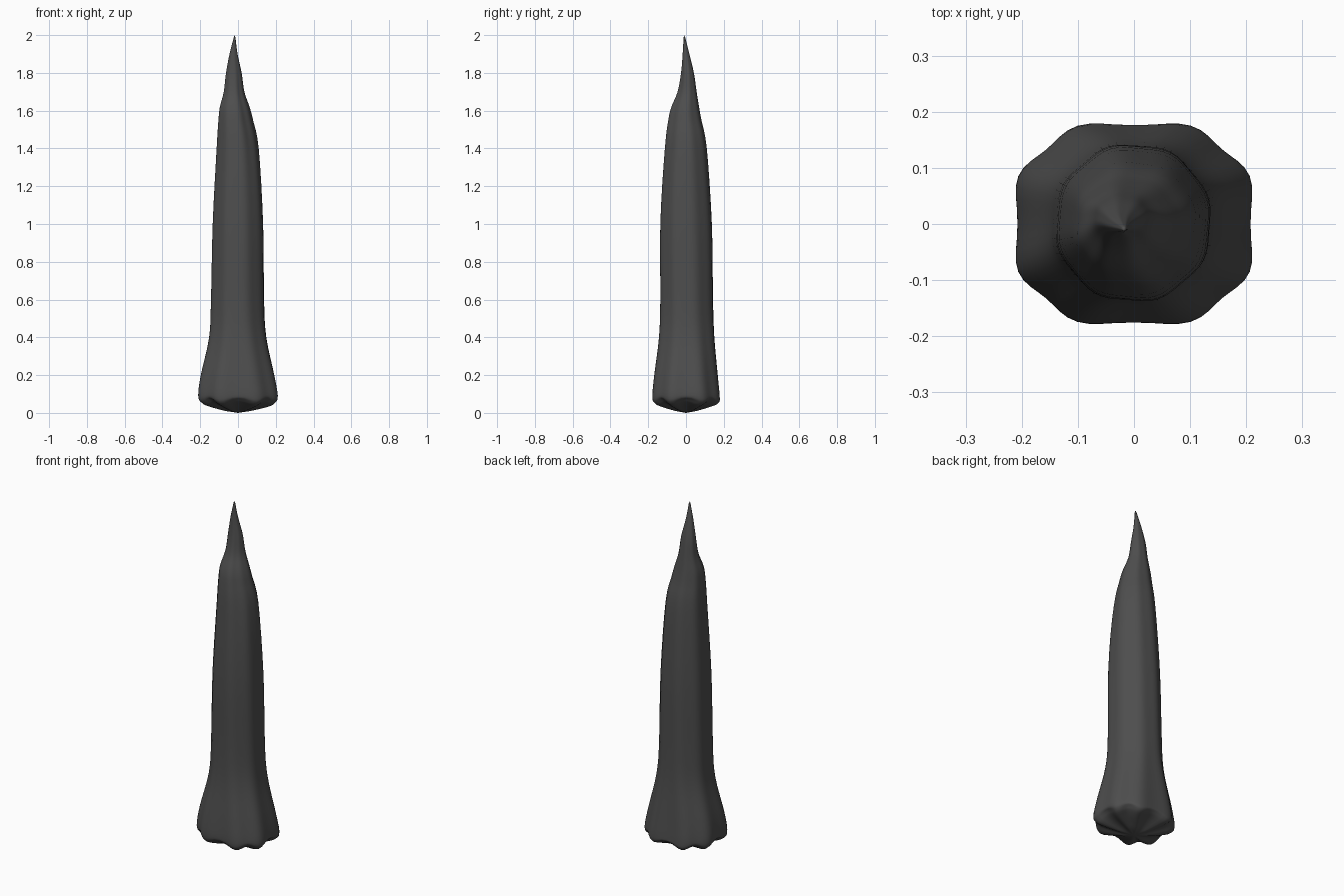
import bpy, bmesh, math
from mathutils import Vector

cube = bpy.data.objects.get("Cube")
if cube:
    bpy.data.objects.remove(cube)

stone = bpy.data.materials.new("dark grey stone")
stone.use_nodes = True
colour = (0.075, 0.075, 0.075, 1)
stone.diffuse_color = colour
stone.node_tree.nodes["Principled BSDF"].inputs["Base Color"].default_value = colour

# Rings from the underside to the tip: z, left/right extent, front/back extent
RINGS = [
    (0.01, -.07, .07, -.06, .06), (0.03, -.15, .16, -.13, .13),
    (0.05, -.20, .205, -.175, .18), (0.09, -.22, .22, -.186, .186),
    (0.20, -.205, .20, -.175, .175), (0.40, -.158, .155, -.148, .155),
    (0.60, -.147, .142, -.14, .147), (1.00, -.137, .136, -.139, .14),
    (1.40, -.115, .112, -.115, .112), (1.55, -.105, .082, -.097, .083),
    (1.62, -.097, .063, -.08, .07), (1.70, -.076, .035, -.046, .057),
    (1.80, -.064, .02, -.027, .042), (1.90, -.045, -.002, -.018, .018),
    (1.985, -.023, -.013, -.013, -.003),
]
SIDES, STEPS = 64, 4


def smooth_rings():
    """Catmull-Rom blend between neighbouring rings."""
    last = len(RINGS) - 1
    for i in range(last):
        p = [RINGS[max(0, min(last, i + k))] for k in (-1, 0, 1, 2)]
        for s in range(STEPS):
            t = s / STEPS
            yield [b + .5 * t * (c - a + t * (2*a - 5*b + 4*c - d + t * (3*(b - c) + d - a)))
                   for a, b, c, d in zip(*p)]
    yield list(RINGS[-1])


def ring_point(angle, z, x0, x1, y0, y1):
    """Squarish fluted foot turning into a rounder, lightly fluted shaft."""
    foot = max(0, 1 - z / 0.5)
    power = 2 / (2.05 + .5 * foot)
    c, s = math.cos(angle), math.sin(angle)
    x = math.copysign(abs(c) ** power, c)
    y = math.copysign(abs(s) ** power, s)
    # Eight flutes, drifting slightly as they climb
    flute = math.cos(8 * angle + math.pi + .8 * z * (1 - foot))
    depth = .018 + .012 * foot
    r = 1 + depth * (flute - 1)
    # One broad gouge near the top on the front left
    r -= .12 * math.exp(-((z - 1.6) / .25) ** 2) * max(0, math.cos(angle + .75)) ** 6
    lift = .012 * (1 - flute) * max(0, 1 - abs(z - .05) / .05)
    return Vector(((x0 + x1) / 2 + x * r * (x1 - x0) / 2,
                   (y0 + y1) / 2 + y * r * (y1 - y0) / 2, z + lift))


# Spike body, closed at the underside and the point
bm = bmesh.new()
loops = [[bm.verts.new(ring_point(math.tau * i / SIDES, *ring)) for i in range(SIDES)]
         for ring in smooth_rings()]
for low, high in zip(loops, loops[1:]):
    for i in range(SIDES):
        j = (i + 1) % SIDES
        bm.faces.new((low[i], low[j], high[j], high[i]))
base = bm.verts.new((0, 0, 0))
tip = bm.verts.new((-.018, -.01, 2))
for i in range(SIDES):
    j = (i + 1) % SIDES
    bm.faces.new((base, loops[0][j], loops[0][i]))
    bm.faces.new((loops[-1][i], loops[-1][j], tip))
mesh = bpy.data.meshes.new("spike")
bm.to_mesh(mesh)
bm.free()
mesh.materials.append(stone)
spike = bpy.data.objects.new("spike", mesh)
bpy.context.collection.objects.link(spike)
bpy.context.view_layer.objects.active = spike
spike.select_set(True)
bpy.ops.object.shade_smooth_by_angle(angle=math.radians(50))
